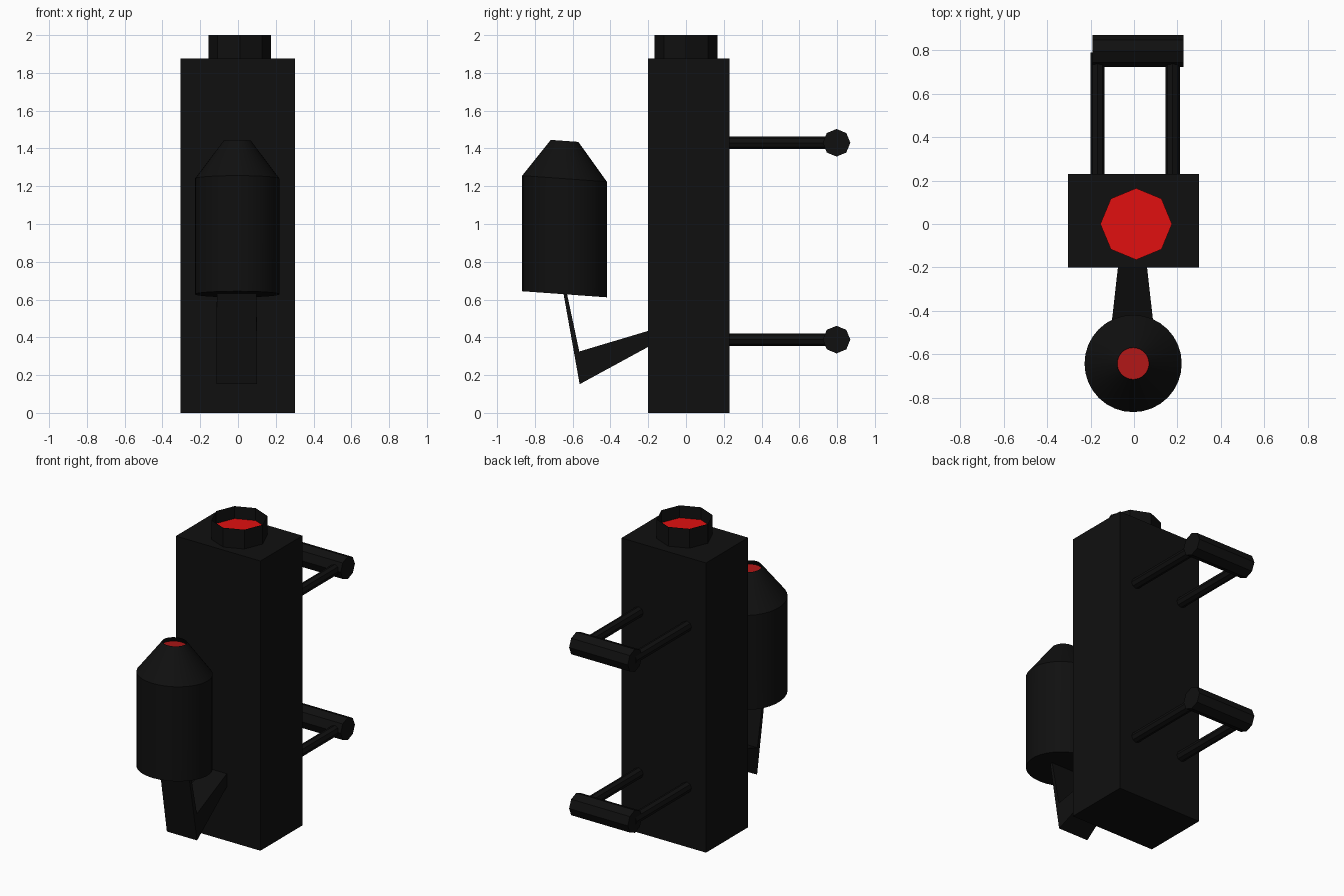
import bpy
import bmesh
from math import cos, sin, tau, pi
from mathutils import Matrix

if "Cube" in bpy.data.objects:
    bpy.data.objects.remove(bpy.data.objects["Cube"])


def material(name, rgb):
    mat = bpy.data.materials.new(name)
    mat.diffuse_color = (*rgb, 1)
    mat.use_nodes = True
    mat.node_tree.nodes["Principled BSDF"].inputs["Base Color"].default_value = mat.diffuse_color
    return mat


BLACK = material("black", (0.005, 0.005, 0.005))
RED = material("red", (0.75, 0.005, 0.005))
DARK_RED = material("dark_red", (0.42, 0.008, 0.008))


def finish(name, bm, mat, smooth=False):
    bmesh.ops.recalc_face_normals(bm, faces=bm.faces)
    mesh = bpy.data.meshes.new(name)
    bm.to_mesh(mesh)
    bm.free()
    mesh.materials.append(mat)
    obj = bpy.data.objects.new(name, mesh)
    bpy.context.collection.objects.link(obj)
    if smooth:
        bpy.ops.object.select_all(action='DESELECT')
        obj.select_set(True)
        bpy.context.view_layer.objects.active = obj
        bpy.ops.object.shade_smooth_by_angle(angle=pi / 6)
    return obj


def lathe(name, profile, sides, matrix, mat, bottom=False, top=False, smooth=False):
    """Stack rings of (radius, height) around z, then place them with the matrix."""
    bm = bmesh.new()
    rings = [[bm.verts.new((r * cos(tau * i / sides), r * sin(tau * i / sides), z))
              for i in range(sides)] for r, z in profile]
    for low, high in zip(rings, rings[1:]):
        for i in range(sides):
            j = (i + 1) % sides
            bm.faces.new((low[i], low[j], high[j], high[i]))
    if bottom:
        bm.faces.new(rings[0][::-1])
    if top:
        bm.faces.new(rings[-1])
    bm.transform(matrix)
    return finish(name, bm, mat, smooth)


# Main rectangular tank
bm = bmesh.new()
bmesh.ops.create_cube(bm, size=1)
bm.transform(Matrix.Translation((-0.002, 0.015, 0.9375)) @ Matrix.Diagonal((0.605, 0.43, 1.875, 1)))
finish("tank_body", bm, BLACK)

# Open octagonal neck with a recessed red surface
neck = Matrix.Translation((0.01, 0, 0))
lathe("tank_neck", [(0.166, 1.875), (0.166, 2.0)], 8, neck, BLACK)
lathe("tank_neck_fill", [(0.165, 1.92)], 8, neck, RED, top=True)

# Canister, sheared so that its ends slope toward the tank
shear = Matrix.Identity(4)
shear[2][1] = -0.072
canister = Matrix.Translation((-0.004, -0.643, 0)) @ shear
lathe("canister", [(0.224, 0.628), (0.224, 1.24), (0.073, 1.44)], 32, canister,
      BLACK, bottom=True, smooth=True)
lathe("canister_fill", [(0.074, 1.415)], 32, canister, DARK_RED, top=True)

# Bent bracket: side profile of (y, z, half width)
profile = [(-0.65, 0.64, 0.105), (-0.632, 0.64, 0.105), (-0.565, 0.325, 0.108),
           (-0.19, 0.437, 0.066), (-0.19, 0.355, 0.066), (-0.563, 0.152, 0.108)]
bm = bmesh.new()
left = [bm.verts.new((-0.007 - w, y, z)) for y, z, w in profile]
right = [bm.verts.new((-0.007 + w, y, z)) for y, z, w in profile]
for side in (left, right):
    bm.faces.new((side[0], side[1], side[2], side[5]))
    bm.faces.new((side[2], side[3], side[4], side[5]))
for i in range(6):
    j = (i + 1) % 6
    bm.faces.new((left[i], left[j], right[j], right[i]))
finish("canister_bracket", bm, BLACK)

# Two rear handles, each with a pair of arms and a crossbar
along_y = Matrix.Rotation(-pi / 2, 4, 'X')
along_x = Matrix.Rotation(pi / 2, 4, 'Y')
for label, z in (("upper", 1.43), ("lower", 0.388)):
    for side, x in (("left", -0.168), ("right", 0.178)):
        lathe(f"{label}_handle_{side}_arm", [(0.033, 0.22), (0.033, 0.79)], 8,
              Matrix.Translation((x, 0, z)) @ along_y, BLACK, bottom=True, top=True)
    lathe(f"{label}_handle_crossbar", [(0.073, -0.192), (0.073, 0.228)], 8,
          Matrix.Translation((0, 0.797, z)) @ along_x, BLACK, bottom=True, top=True)
